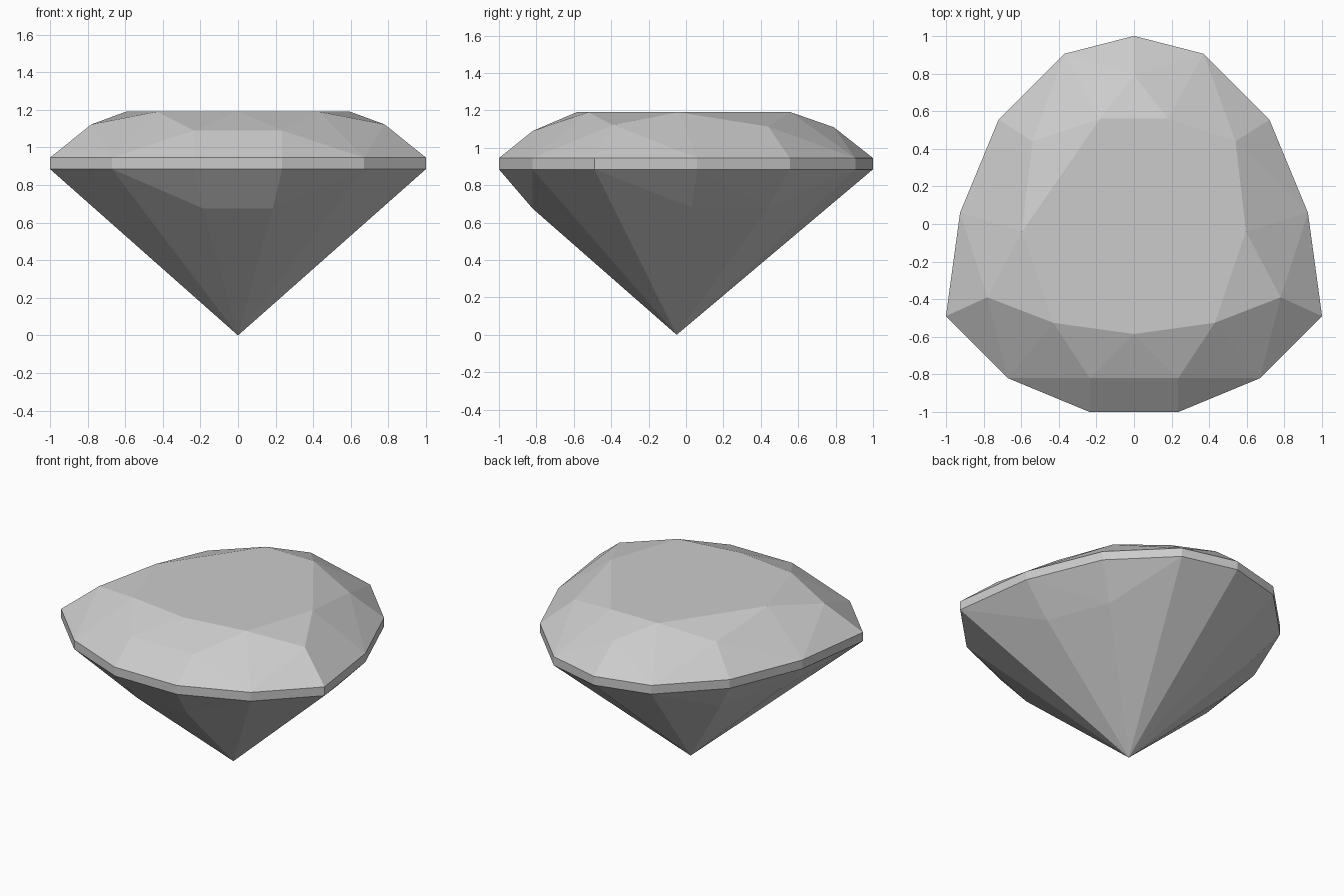
import bpy, bmesh, math

cube = bpy.data.objects.get("Cube")
if cube:
    bpy.data.objects.remove(cube, do_unlink=True)

stone = bpy.data.materials.new("pale grey stone")
stone.use_nodes = True
colour = (0.6, 0.6, 0.6, 1)
stone.diffuse_color = colour
stone.node_tree.nodes["Principled BSDF"].inputs["Base Color"].default_value = colour

GIRDLE_LOW, GIRDLE_HIGH, TABLE = 0.885, 0.945, 1.19


def mirrored(points):
    """Add the mirror image of every point that is off the centre plane."""
    return points + [(-x, y, z) for x, y, z in points if x > 0]


# Outline of the girdle, from back to front
outline = [(0, 1), (.37, .905), (.72, .555), (.925, .06),
           (1, -.49), (.67, -.82), (.235, -1)]
girdle = [(x, y, z) for x, y in outline for z in (GIRDLE_LOW, GIRDLE_HIGH)]

# Crown: flat table corners and the facet corners below them
table = [(x, y, TABLE) for x, y in
         [(.18, .56), (.595, -.04), (.43, -.525), (0, -.585)]]
crown = [(0, .79, 1.11), (.54, .44, 1.113), (.78, -.39, 1.122), (.235, -.82, 1.09)]

# Pavilion: lower facet corners and the pointed base
pavilion = [(.57, .44, .68), (.73, .03, .68), (.185, -.82, .675), (0, -.05, 0)]

# The cut stone is the convex skin around all facet corners
bm = bmesh.new()
for point in mirrored(girdle + table + crown + pavilion):
    bm.verts.new(point)
bmesh.ops.convex_hull(bm, input=bm.verts[:])
bmesh.ops.dissolve_limit(bm, angle_limit=math.radians(0.5),
                         verts=bm.verts[:], edges=bm.edges[:])
bmesh.ops.recalc_face_normals(bm, faces=bm.faces[:])

mesh = bpy.data.meshes.new("cut_gemstone")
bm.to_mesh(mesh)
bm.free()
mesh.materials.append(stone)
gem = bpy.data.objects.new("cut_gemstone", mesh)
bpy.context.collection.objects.link(gem)
